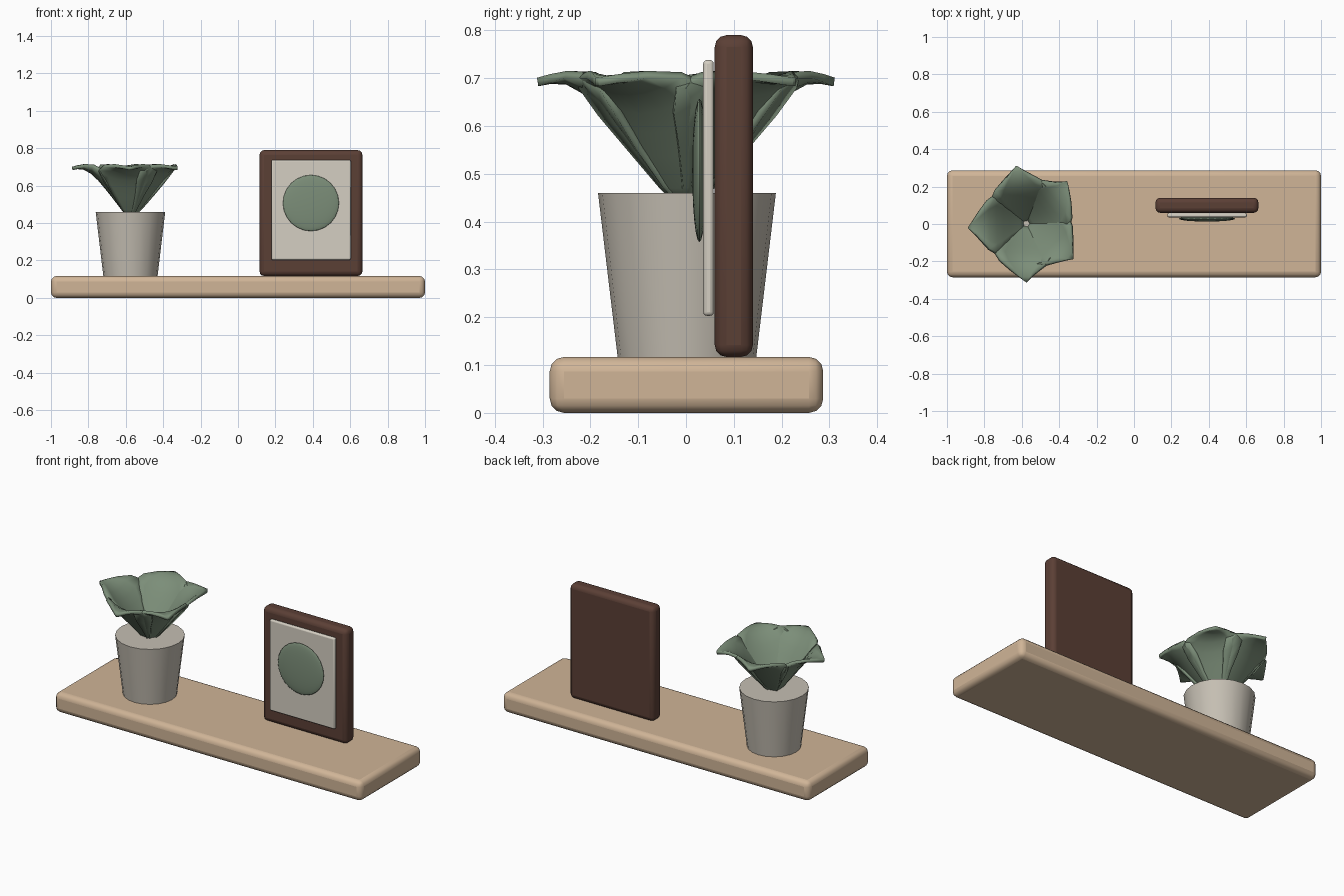
import bpy, bmesh
from math import cos, sin, radians, pi

if "Cube" in bpy.data.objects:
    bpy.data.objects.remove(bpy.data.objects["Cube"])

def material(name, rgb):
    m = bpy.data.materials.new(name)
    m.diffuse_color = (*rgb, 1)
    m.use_nodes = True
    m.node_tree.nodes["Principled BSDF"].inputs["Base Color"].default_value = m.diffuse_color
    return m

WOOD = material("light_wood", (0.63, 0.46, 0.31))
DARK = material("dark_wood", (0.105, 0.05, 0.036))
CREAM = material("cream", (0.66, 0.62, 0.54))
CLAY = material("clay", (0.56, 0.52, 0.45))
GREEN = material("green", (0.2, 0.27, 0.19))

def finish(ob, name, mat, angle=35):
    ob.name = name
    ob.data.materials.append(mat)
    bpy.ops.object.select_all(action='DESELECT')
    ob.select_set(True)
    bpy.context.view_layer.objects.active = ob
    bpy.ops.object.shade_smooth_by_angle(angle=radians(angle))
    return ob

def box(name, lo, hi, bevel, mat):
    bpy.ops.mesh.primitive_cube_add(size=1, location=[(a + b) / 2 for a, b in zip(lo, hi)])
    ob = bpy.context.object
    ob.scale = [b - a for a, b in zip(lo, hi)]
    bpy.ops.object.transform_apply(location=False, rotation=False, scale=True)
    m = ob.modifiers.new("bevel", 'BEVEL')
    m.width, m.segments = bevel, 3
    return finish(ob, name, mat)

# Shelf board and picture frame
box("shelf", (-1, -0.285, 0), (1, 0.287, 0.117), 0.03, WOOD)
box("frame", (0.115, 0.06, 0.117), (0.665, 0.14, 0.79), 0.025, DARK)
box("picture_mat", (0.178, 0.036, 0.203), (0.603, 0.058, 0.738), 0.008, CREAM)

# Round flattened picture motif
bpy.ops.mesh.primitive_uv_sphere_add(segments=24, ring_count=12, radius=1,
                                     location=(0.39, 0.028, 0.507), rotation=(pi / 2, 0, 0))
disc = bpy.context.object
disc.scale = (0.15, 0.15, 0.015)
finish(disc, "picture_motif", GREEN, 60)

# Tapered pot
CX, CY = -0.575, 0.002
bpy.ops.mesh.primitive_cone_add(vertices=20, radius1=0.145, radius2=0.186,
                                depth=0.343, location=(CX, CY, 0.2885))
finish(bpy.context.object, "pot", CLAY)

# Leaf rows: distance along, height, half width
ROWS = [(0.0, 0.43, 0.012), (0.04, 0.475, 0.04), (0.09, 0.54, 0.085), (0.13, 0.59, 0.13),
        (0.165, 0.632, 0.155), (0.205, 0.67, 0.128), (0.25, 0.695, 0.075),
        (0.285, 0.697, 0.035), (0.312, 0.692, 0.004)]

def leaf(name, body, tip):
    bm = bmesh.new()
    grid = []
    for d, z, w in ROWS:
        a = radians(body + (tip - body) * (d / 0.312) ** 2)   # tip bends sideways
        row = []
        for i in range(-3, 4):
            s = w * i / 3
            row.append(bm.verts.new((CX + d * cos(a) - s * sin(a),
                                     CY + d * sin(a) + s * cos(a),
                                     z + 2.2 * s * s)))
        grid.append(row)
    for r0, r1 in zip(grid, grid[1:]):
        for i in range(6):
            bm.faces.new((r0[i], r1[i], r1[i + 1], r0[i + 1]))
    me = bpy.data.meshes.new(name)
    bm.to_mesh(me)
    bm.free()
    ob = bpy.data.objects.new(name, me)
    bpy.context.collection.objects.link(ob)
    m = ob.modifiers.new("thickness", 'SOLIDIFY')
    m.thickness, m.offset = 0.018, 0
    finish(ob, name, GREEN, 40)

# Five leaves: body direction and tip direction
for n, (body, tip) in enumerate([(181, 184), (102, 100), (34, 46), (-33, -37), (-97, -90)]):
    leaf(f"leaf_{n + 1}", body, tip)
